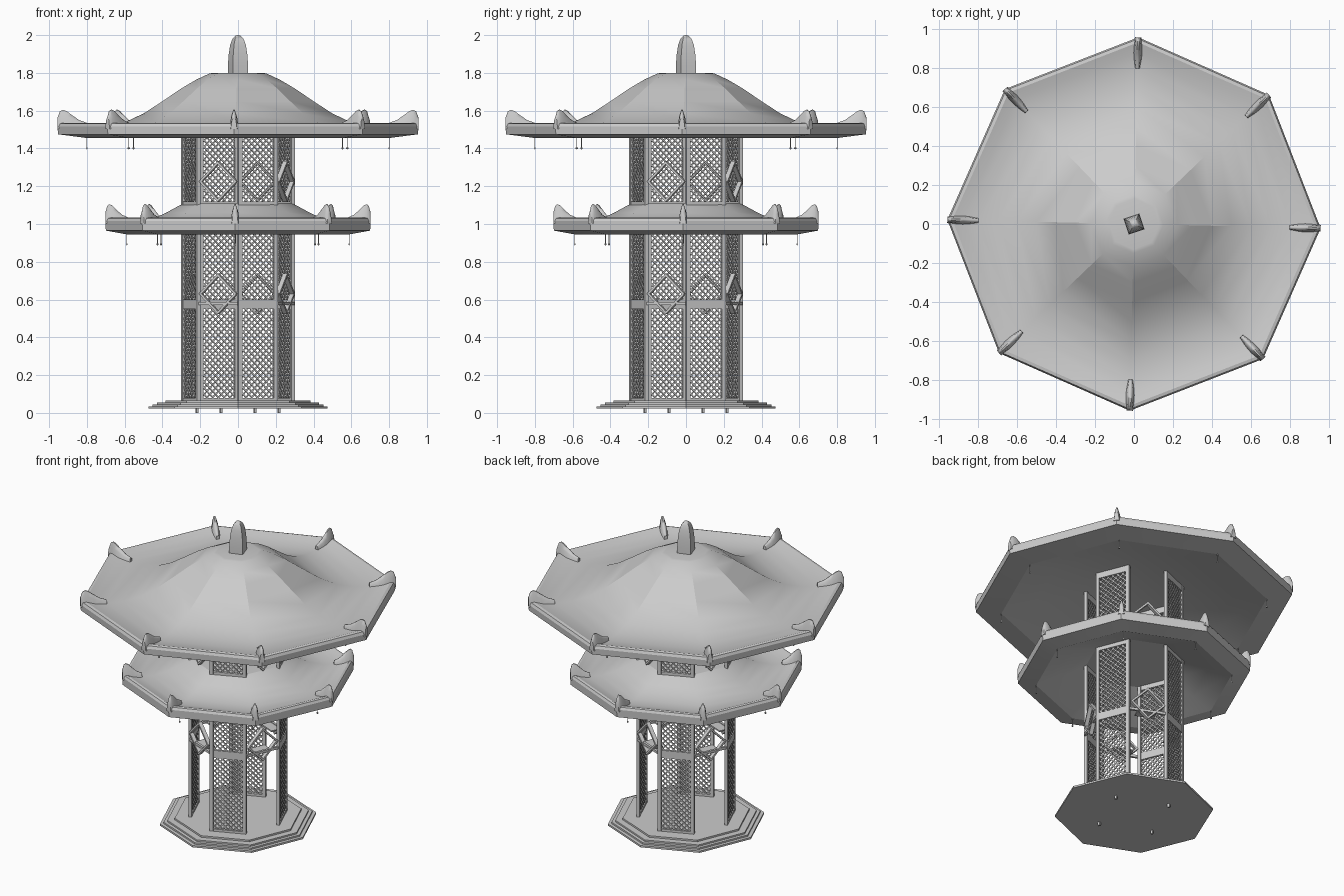
import bpy, bmesh
from math import radians, cos, sin, sqrt
from mathutils import Matrix, Vector

if "Cube" in bpy.data.objects:
    bpy.data.objects.remove(bpy.data.objects["Cube"])

ROT = -1.3      # slight twist of the roofs, degrees
APO = 0.27      # distance of wall faces from the axis
COL = bpy.context.collection


def finish(name, bm, smooth=None):
    bmesh.ops.recalc_face_normals(bm, faces=bm.faces)
    me = bpy.data.meshes.new(name)
    bm.to_mesh(me)
    bm.free()
    ob = bpy.data.objects.new(name, me)
    COL.objects.link(ob)
    if smooth:
        bpy.ops.object.select_all(action='DESELECT')
        ob.select_set(True)
        bpy.context.view_layer.objects.active = ob
        bpy.ops.object.shade_smooth_by_angle(angle=radians(smooth))
    return ob


def lathe(name, profile, n, rot=0.0, smooth=None):
    """Turn an (r, z) profile into an n-sided solid; ends are capped."""
    bm = bmesh.new()
    rings = [[bm.verts.new((r * cos(radians(rot + 360 * i / n)),
                            r * sin(radians(rot + 360 * i / n)), z))
              for i in range(n)] for r, z in profile]
    for a, b in zip(rings, rings[1:]):
        for i in range(n):
            j = (i + 1) % n
            bm.faces.new((a[i], a[j], b[j], b[i]))
    bm.faces.new(rings[0])
    bm.faces.new(rings[-1])
    return finish(name, bm, smooth)


def box(bm, mat, c, s, tilt=0.0):
    m = (mat @ Matrix.Translation(c) @ Matrix.Rotation(radians(tilt), 4, 'Y')
         @ Matrix.Diagonal((*s, 1)))
    bmesh.ops.create_cube(bm, size=1, matrix=m)


def wall(angle):
    """Local frame of a wall face: x along the wall, y inward, z up."""
    return (Matrix.Rotation(radians(angle), 4, 'Z') @ Matrix.Translation((APO, 0, 0))
            @ Matrix.Rotation(radians(90), 4, 'Z'))


def lattice(bm, mat, half, z0, z1, step=0.033, t=0.0075):
    """Crossing diagonal bars clipped to a rectangle."""
    h = z1 - z0
    k = -half - h
    while k < half:
        xa, xb = max(-half, k), min(half, k + h)
        if xb - xa > 0.004:
            zm = z0 + (xa + xb) / 2 - k
            ln = (xb - xa) * sqrt(2)
            box(bm, mat, ((xa + xb) / 2, 0.002, zm), (ln, 0.006, t), -45)
            box(bm, mat, (-(xa + xb) / 2, -0.002, zm), (ln, 0.006, t), 45)
        k += step


# stepped octagonal base and its small feet
lathe("base_steps", [(0.475, 0.022), (0.475, 0.034), (0.452, 0.034), (0.452, 0.044),
                     (0.43, 0.044), (0.43, 0.054), (0.385, 0.054), (0.385, 0.065)], 8)
bm = bmesh.new()
for i in range(4):
    a = radians(22.5 + 90 * i)
    box(bm, Matrix.Rotation(a, 4, 'Z'), (0.235, 0, 0.012), (0.014, 0.014, 0.024))
finish("feet", bm)

# four lattice wall panels on alternate sides
frames, bars = bmesh.new(), bmesh.new()
W = 0.112
for i in range(4):
    m = wall(22.5 + 90 * i)
    for s in (-1, 1):
        box(frames, m, (s * (W - 0.011), 0, 0.565), (0.022, 0.02, 1.0))
        box(frames, m, (s * (W - 0.011), 0, 1.34), (0.022, 0.02, 0.48))
    for z0, z1 in ((0.06, 0.08), (0.55, 0.60), (1.03, 1.07), (1.10, 1.12), (1.53, 1.57)):
        box(frames, m, (0, 0, (z0 + z1) / 2), (2 * W - 0.04, 0.018, z1 - z0))
    for z0, z1 in ((0.08, 0.55), (0.60, 1.03), (1.12, 1.53)):
        lattice(bars, m, W - 0.02, z0, z1)
finish("panel_frames", frames)
finish("panel_lattice", bars)

# open sides: diamond frames, tie beam and small shelf
bm = bmesh.new()
for i in range(4):
    m = wall(67.5 + 90 * i)
    for zc in (0.63, 1.225):
        for sx in (-1, 1):
            for sz in (-1, 1):
                box(bm, m, (sx * 0.05, 0, zc + sz * 0.05), (0.15, 0.025, 0.012), 45 * sx * sz)
    box(bm, m, (0, 0, 0.58), (2 * W, 0.015, 0.016))
    box(bm, m, (0, 0.035, 0.58), (0.12, 0.07, 0.008))
finish("diamond_braces", bm)


# roofs with upswept corners
def corner_horns(name, r, z, length):
    """Tapered fins along the ridge ends: (back offset, height, half width)."""
    secs = [(1.0, 0.002, 0.010), (0.72, 0.018, 0.018), (0.5, 0.042, 0.021),
            (0.3, 0.066, 0.021), (0.18, 0.073, 0.018), (0.08, 0.064, 0.016),
            (0.0, 0.03, 0.014)]
    bm = bmesh.new()
    for i in range(8):
        m = Matrix.Rotation(radians(ROT + 45 * i), 4, 'Z')
        prev = None
        for u, h, w in secs:
            x = r - u * length
            pts = [(-w * 1.2, -0.03), (-w * 0.75, h * 0.55), (-w * 0.2, h),
                   (w * 0.2, h), (w * 0.75, h * 0.55), (w * 1.2, -0.03)]
            ring = [bm.verts.new(m @ Vector((x, y, z + dz))) for y, dz in pts]
            if prev:
                for k in range(6):
                    j = (k + 1) % 6
                    bm.faces.new((prev[k], prev[j], ring[j], ring[k]))
            else:
                bm.faces.new(ring)
            prev = ring
        bm.faces.new(prev)
    finish(name, bm, 50)


def pendants(name, r, z):
    bm = bmesh.new()
    for i in range(8):
        m = Matrix.Rotation(radians(ROT + 45 * i), 4, 'Z')
        box(bm, m, (r, 0, z + 0.03), (0.003, 0.003, 0.07))
        box(bm, m, (r, 0, z), (0.008, 0.008, 0.008))
    finish(name, bm)


lathe("upper_roof", [(0.13, 1.80), (0.15, 1.797), (0.22, 1.765), (0.30, 1.718), (0.40, 1.650),
                     (0.50, 1.585), (0.60, 1.538), (0.70, 1.515), (0.80, 1.511),
                     (0.88, 1.522), (0.93, 1.536), (0.948, 1.532), (0.956, 1.515),
                     (0.953, 1.475), (0.80, 1.455), (0.60, 1.505), (0.30, 1.57),
                     (0.02, 1.575)], 8, ROT, 20)
lathe("lower_roof", [(0.24, 1.11), (0.28, 1.11), (0.31, 1.098), (0.38, 1.06), (0.44, 1.032),
                     (0.52, 1.014), (0.60, 1.012), (0.65, 1.023), (0.68, 1.034),
                     (0.694, 1.03), (0.702, 1.015), (0.70, 0.965), (0.59, 0.945),
                     (0.45, 0.995), (0.29, 1.06), (0.02, 1.065)], 8, ROT, 20)
corner_horns("upper_roof_horns", 0.956, 1.532, 0.16)
corner_horns("lower_roof_horns", 0.702, 1.032, 0.12)
pendants("upper_pendants", 0.80, 1.40)
pendants("lower_pendants", 0.59, 0.892)

# four-sided bullet finial
lathe("finial", [(0.060, 1.79), (0.060, 1.84), (0.055, 1.90), (0.046, 1.95),
                 (0.033, 1.98), (0.016, 1.996), (0.005, 2.0)], 4, 63, 40)
